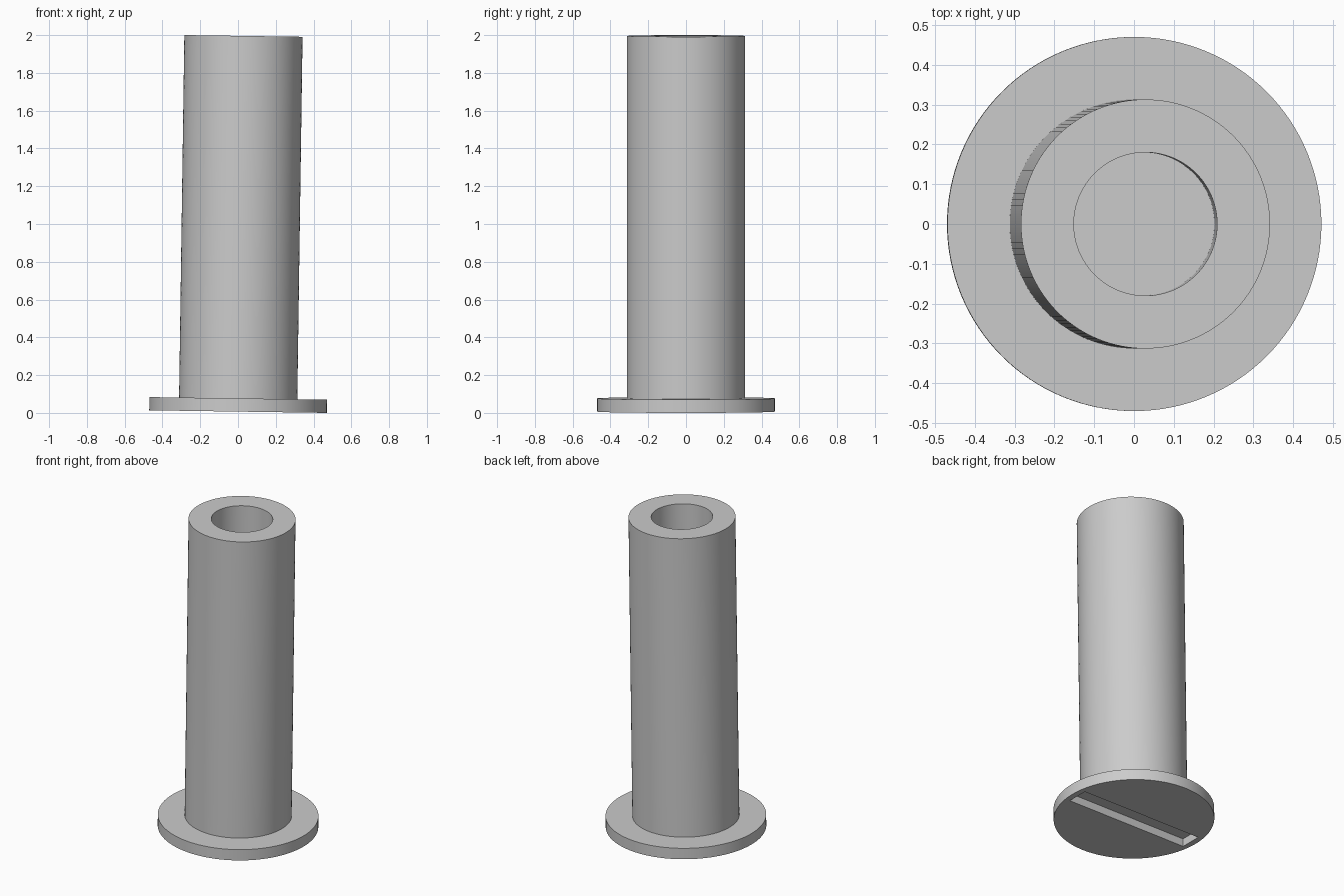
import bpy, bmesh, math

cube = bpy.data.objects.get("Cube")
if cube:
    bpy.data.objects.remove(cube, do_unlink=True)

SEGMENTS = 128
TILT = 0.0145          # slight lean toward +x
FLANGE_R, BODY_R, BORE_R = 0.47, 0.313, 0.18
FLANGE_H, LENGTH, BORE_DEPTH = 0.07, 1.989, 0.45
SLOT = (0.865, 0.137, 0.05)

grey = bpy.data.materials.new("plain_grey")
grey.use_nodes = True
colour = (0.6, 0.6, 0.6, 1)
grey.diffuse_color = colour
grey.node_tree.nodes["Principled BSDF"].inputs["Base Color"].default_value = colour


def add_object(name, bm):
    bmesh.ops.recalc_face_normals(bm, faces=bm.faces)
    mesh = bpy.data.meshes.new(name)
    bm.to_mesh(mesh)
    bm.free()
    mesh.materials.append(grey)
    obj = bpy.data.objects.new(name, mesh)
    bpy.context.collection.objects.link(obj)
    obj.rotation_euler.y = TILT
    obj.location.z = FLANGE_R * math.sin(TILT)
    return obj


def lathe(name, profile):
    """Stack rings of (radius, height) and cap both ends."""
    bm = bmesh.new()
    rings = []
    for r, z in profile:
        angles = [math.tau * i / SEGMENTS for i in range(SEGMENTS)]
        rings.append([bm.verts.new((r * math.cos(a), r * math.sin(a), z)) for a in angles])
    for low, high in zip(rings, rings[1:]):
        for i in range(SEGMENTS):
            j = (i + 1) % SEGMENTS
            bm.faces.new((low[i], low[j], high[j], high[i]))
    bm.faces.new(rings[0])
    bm.faces.new(rings[-1])
    return add_object(name, bm)


# Flanged post with a blind bore in its top
post = lathe("flanged_post", [
    (FLANGE_R, 0), (FLANGE_R, FLANGE_H), (BODY_R, FLANGE_H), (BODY_R, LENGTH),
    (BORE_R, LENGTH), (BORE_R, LENGTH - BORE_DEPTH)])

# Cutter for the driver slot under the flange
bm = bmesh.new()
bmesh.ops.create_cube(bm, size=1)
bmesh.ops.scale(bm, vec=(SLOT[0], SLOT[1], SLOT[2] * 2), verts=bm.verts)
cutter = add_object("slot_cutter", bm)
cutter.hide_render = True
cutter.hide_set(True)

cut = post.modifiers.new("driver_slot", "BOOLEAN")
cut.operation = "DIFFERENCE"
cut.solver = "EXACT"
cut.object = cutter

# Apply the cut, then smooth the round walls
bpy.ops.object.select_all(action="DESELECT")
bpy.context.view_layer.objects.active = post
post.select_set(True)
bpy.ops.object.modifier_apply(modifier=cut.name)
bpy.data.objects.remove(cutter, do_unlink=True)
bpy.ops.object.shade_smooth_by_angle(angle=math.radians(30))
